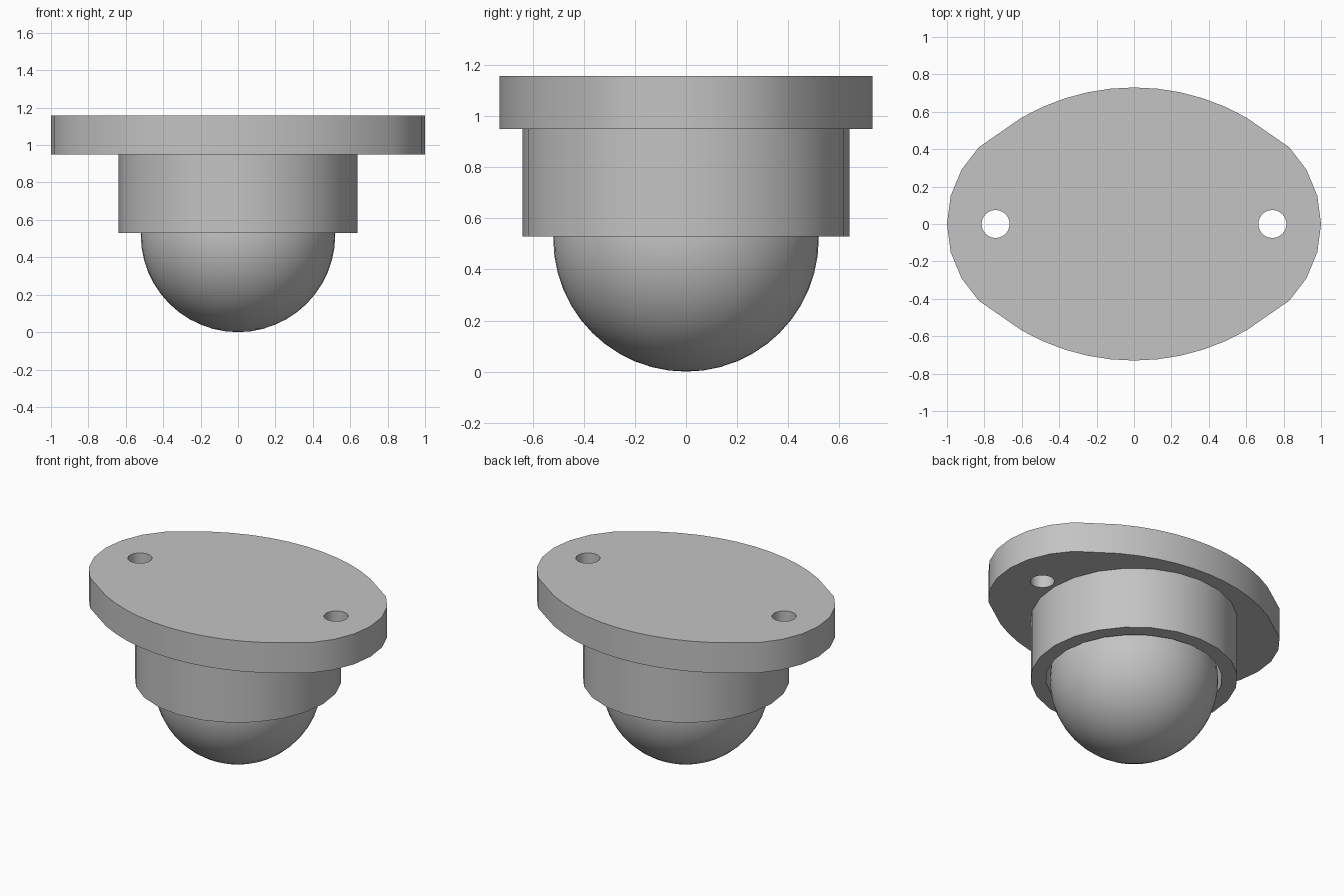
import bpy, bmesh
from math import sin, cos, pi, radians

cube = bpy.data.objects.get("Cube")
if cube:
    bpy.data.objects.remove(cube, do_unlink=True)

BALL_R = 0.52
HOUSING_R, BORE_R = 0.64, 0.545
HOUSING_Z, FLANGE_Z, TOP_Z = 0.53, 0.95, 1.157
BORE_TOP = 1.05

steel = bpy.data.materials.new("grey_steel")
steel.use_nodes = True
grey = (0.55, 0.55, 0.55, 1)
steel.diffuse_color = grey
steel.node_tree.nodes["Principled BSDF"].inputs["Base Color"].default_value = grey


def make_object(name, bm):
    bmesh.ops.recalc_face_normals(bm, faces=bm.faces)
    mesh = bpy.data.meshes.new(name)
    bm.to_mesh(mesh)
    bm.free()
    mesh.materials.append(steel)
    obj = bpy.data.objects.new(name, mesh)
    bpy.context.collection.objects.link(obj)
    return obj


def arc(cx, cy, r, start, end, steps):
    angles = [radians(start + (end - start) * i / steps) for i in range(steps + 1)]
    return [(cx + r * cos(a), cy + r * sin(a)) for a in angles]


def prism(name, outline, z0, z1):
    bm = bmesh.new()
    base = bm.faces.new([bm.verts.new((x, y, z0)) for x, y in outline])
    grown = bmesh.ops.extrude_face_region(bm, geom=[base], use_keep_orig=True)
    top = [g for g in grown["geom"] if isinstance(g, bmesh.types.BMVert)]
    bmesh.ops.translate(bm, verts=top, vec=(0, 0, z1 - z0))
    return make_object(name, bm)


def circle(cx, r, sides=24):
    return arc(cx, 0, r, 0, 360, sides)[:-1]


def cut(target, cutter):
    cutter.hide_render = True
    mod = target.modifiers.new("cut", "BOOLEAN")
    mod.operation, mod.solver, mod.object = "DIFFERENCE", "EXACT", cutter
    bpy.context.view_layer.objects.active = target
    bpy.ops.object.modifier_apply(modifier=mod.name)
    bpy.data.objects.remove(cutter, do_unlink=True)


def smooth(obj):
    bpy.ops.object.select_all(action="DESELECT")
    obj.select_set(True)
    bpy.context.view_layer.objects.active = obj
    bpy.ops.object.shade_smooth_by_angle(angle=radians(30))


# Oval flange: two tight end arcs and two wide side arcs
side_r, side_y, end_r = 1.2, 0.73, 0.58
outline = (arc(1 - end_r, 0, end_r, -45, 45, 6)
           + arc(0, side_y - side_r, side_r, 60, 120, 10)
           + arc(end_r - 1, 0, end_r, 135, 225, 6)
           + arc(0, side_r - side_y, side_r, 240, 300, 10))
flange = prism("mounting_flange", outline, FLANGE_Z, TOP_Z)

# Bolt holes and the blind socket above the ball
for x in (-0.74, 0.74):
    cut(flange, prism("bolt_hole_cutter", circle(x, 0.075), FLANGE_Z - 0.1, TOP_Z + 0.1))
cut(flange, prism("socket_cutter", circle(0, BORE_R), FLANGE_Z - 0.1, BORE_TOP))

# Round housing with an open bore
housing = prism("housing", circle(0, HOUSING_R), HOUSING_Z, FLANGE_Z)
cut(housing, prism("bore_cutter", circle(0, BORE_R), HOUSING_Z - 0.1, FLANGE_Z + 0.1))

# Rolling ball
bm = bmesh.new()
bmesh.ops.create_uvsphere(bm, u_segments=48, v_segments=24, radius=BALL_R)
bmesh.ops.translate(bm, verts=bm.verts, vec=(0, 0, BALL_R))
ball = make_object("ball", bm)

for part in (flange, housing, ball):
    smooth(part)
